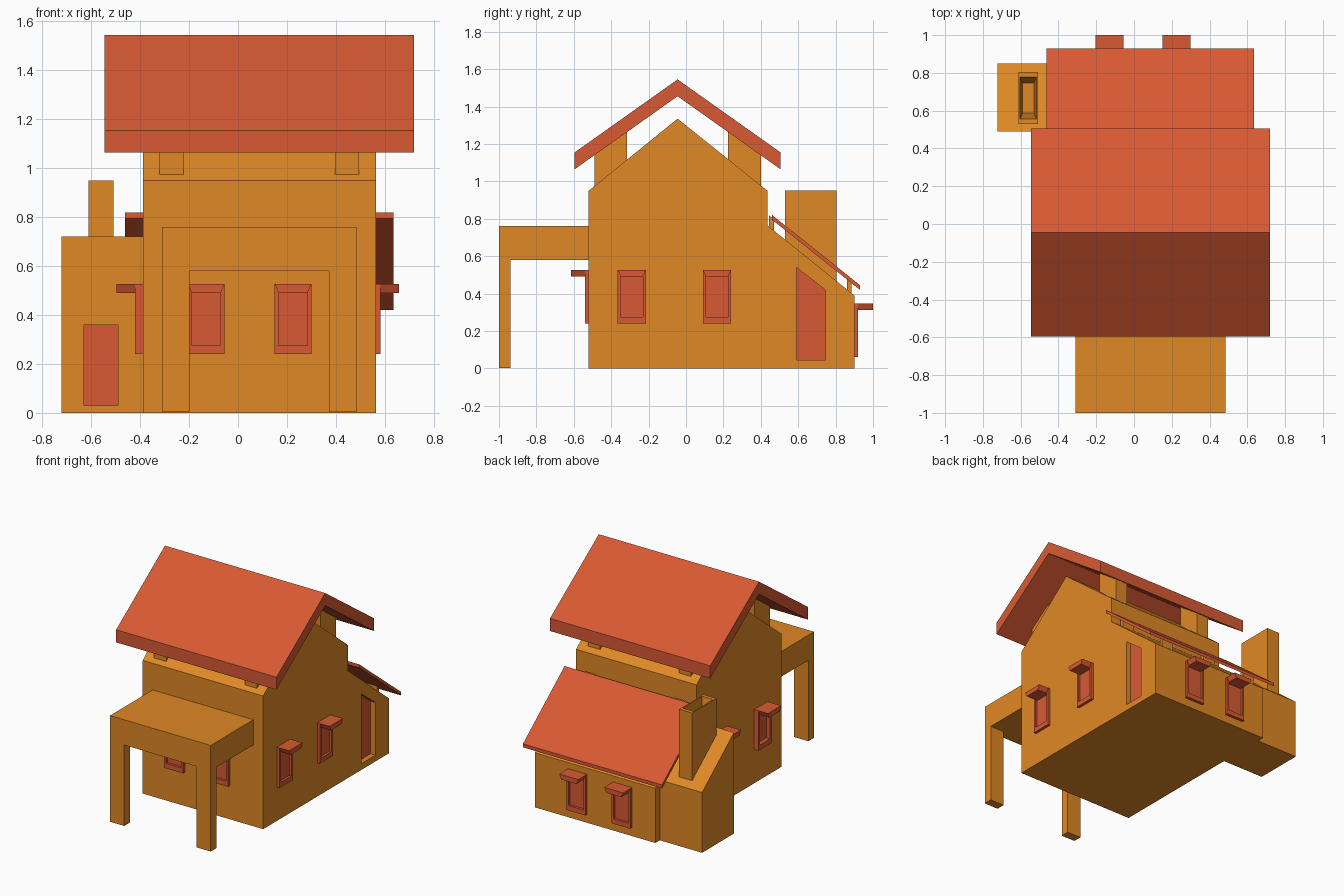
import bpy, bmesh, math

if "Cube" in bpy.data.objects:
    bpy.data.objects.remove(bpy.data.objects["Cube"])


def material(name, rgb):
    m = bpy.data.materials.new(name)
    m.diffuse_color = (*rgb, 1)
    m.use_nodes = True
    m.node_tree.nodes["Principled BSDF"].inputs["Base Color"].default_value = m.diffuse_color
    return m


ORANGE = material("orange wall", (0.74, 0.25, 0.018))
RED = material("brick red", (0.69, 0.102, 0.033))


def finish(name, bm, mat):
    bmesh.ops.recalc_face_normals(bm, faces=bm.faces)
    me = bpy.data.meshes.new(name)
    bm.to_mesh(me)
    bm.free()
    ob = bpy.data.objects.new(name, me)
    bpy.context.collection.objects.link(ob)
    if mat:
        me.materials.append(mat)
    return ob


def add_loft(bm, a, b):
    """Closed solid between two matching point loops."""
    va, vb = [bm.verts.new(p) for p in a], [bm.verts.new(p) for p in b]
    bm.faces.new(va)
    bm.faces.new(vb[::-1])
    for i in range(len(va)):
        j = (i + 1) % len(va)
        bm.faces.new((va[i], vb[i], vb[j], va[j]))


def prism(name, profile, x0, x1, mat):
    """Side profile in (y, z), extruded along x."""
    bm = bmesh.new()
    add_loft(bm, [(x0, y, z) for y, z in profile], [(x1, y, z) for y, z in profile])
    return finish(name, bm, mat)


def box(name, x0, x1, y0, y1, z0, z1, mat):
    return prism(name, [(y0, z0), (y1, z0), (y1, z1), (y0, z1)], x0, x1, mat)


def cut(target, cutter):
    cutter.hide_render = True
    cutter.hide_viewport = True
    mod = target.modifiers.new("recess", 'BOOLEAN')
    mod.operation = 'DIFFERENCE'
    mod.solver = 'EXACT'
    mod.object = cutter


RIDGE = -0.045
gable = lambda y: 1.335 - 0.805 * abs(y - RIDGE)
under_roof = lambda y: 1.455 - 0.709 * abs(y - RIDGE)
lean = lambda y: 0.765 - 0.806 * (y - 0.435)
under_lean = lambda y: 0.795 - 0.798 * (y - 0.46)

# House body with gable and rear lean-to
body = prism("house_body", [(-0.52, 0), (0.90, 0), (0.90, 0.39), (0.435, 0.765),
                            (0.435, 0.95), (RIDGE, 1.335), (-0.52, 0.95)], -0.388, 0.563, ORANGE)

# Recessed side door with sloping head
door = [(0.59, 0.045), (0.745, 0.045), (0.745, 0.42), (0.59, 0.54)]
cut(body, prism("side_door_cutter", door, 0.523, 0.70, None))
prism("side_door", door, 0.518, 0.526, RED)

# Side annex with recessed front door
annex = prism("annex", [(0.49, 0), (0.85, 0), (0.85, lean(0.85)), (0.49, lean(0.49))],
              -0.722, -0.38, ORANGE)
cut(annex, box("annex_door_cutter", -0.63, -0.49, 0.4, 0.53, 0.03, 0.36, None))
box("annex_door", -0.63, -0.49, 0.527, 0.535, 0.03, 0.36, RED)

# Chimney with tapered flue
bm = bmesh.new()


def ring(hx, hy, z):
    return [bm.verts.new((-0.56 + sx * hx, 0.667 + sy * hy, z))
            for sx, sy in ((-1, -1), (1, -1), (1, 1), (-1, 1))]


rings = [ring(0.051, 0.137, 0.4), ring(0.051, 0.137, 0.95),
         ring(0.043, 0.11, 0.95), ring(0.03, 0.08, 0.78)]
for r, s in zip(rings, rings[1:]):
    for i in range(4):
        j = (i + 1) % 4
        bm.faces.new((r[i], r[j], s[j], s[i]))
bm.faces.new(rings[0][::-1])
bm.faces.new(rings[-1])
finish("chimney", bm, ORANGE)

# Main roof and rear roof
prism("main_roof", [(-0.595, 1.155), (RIDGE, 1.545), (0.505, 1.155),
                    (0.505, 1.065), (RIDGE, 1.455), (-0.595, 1.065)], -0.545, 0.72, RED)
prism("rear_roof", [(0.46, 0.82), (0.93, 0.445), (0.93, 0.42), (0.46, 0.795)],
      -0.462, 0.636, RED)

# Blocks carrying both roofs
for x0, x1 in ((-0.32, -0.223), (0.397, 0.494)):
    for y0, y1 in ((-0.49, -0.315), (0.225, 0.40)):
        prism("roof_block", [(y0, gable(y0) - 0.02), (y1, gable(y1) - 0.02),
                             (y1, under_roof(y1) + 0.02), (y0, under_roof(y0) + 0.02)],
              x0, x1, ORANGE)
    for y0, y1 in ((0.445, 0.47), (0.862, 0.885)):
        prism("rear_roof_block", [(y0, lean(y0) - 0.02), (y1, lean(y1) - 0.02),
                                  (y1, under_lean(y1) + 0.01), (y0, under_lean(y0) + 0.01)],
              x0, x1, ORANGE)

# Front porch
box("porch_top", -0.31, 0.485, -1.0, -0.515, 0.58, 0.76, ORANGE)
for x0, x1 in ((-0.31, -0.198), (0.372, 0.485)):
    box("porch_leg", x0, x1, -1.0, -0.937, 0.003, 0.585, ORANGE)


def window(x, y, z, turn, depth=0.02, reach=0.096):
    """Framed window facing -y locally: frame bars, pane and tapered hood."""
    outer = [(-0.075, 0), (0.075, 0), (0.075, 0.286), (-0.075, 0.286)]
    inner = [(-0.059, 0.035), (0.059, 0.035), (0.059, 0.251), (-0.059, 0.251)]
    bm = bmesh.new()
    for i in range(4):
        j = (i + 1) % 4
        out = reach if i == 2 else depth
        quad = (outer[i], outer[j], inner[j], inner[i])
        add_loft(bm, [(u, 0.005, w) for u, w in quad], [(u, -out, w) for u, w in quad])
    add_loft(bm, [(u, 0.003, w) for u, w in inner], [(u, -0.004, w) for u, w in inner])
    ob = finish("window", bm, RED)
    ob.location = (x, y, z)
    ob.rotation_euler.z = math.radians(turn)


# Windows, two on each wall
for x in (-0.13, 0.225):
    window(x, -0.52, 0.24, 0)
    window(x, 0.90, 0.06, 180, reach=0.1)
for y in (-0.29, 0.165):
    window(0.563, y, 0.24, 90)
    window(-0.388, y, 0.24, -90, 0.032, 0.108)
